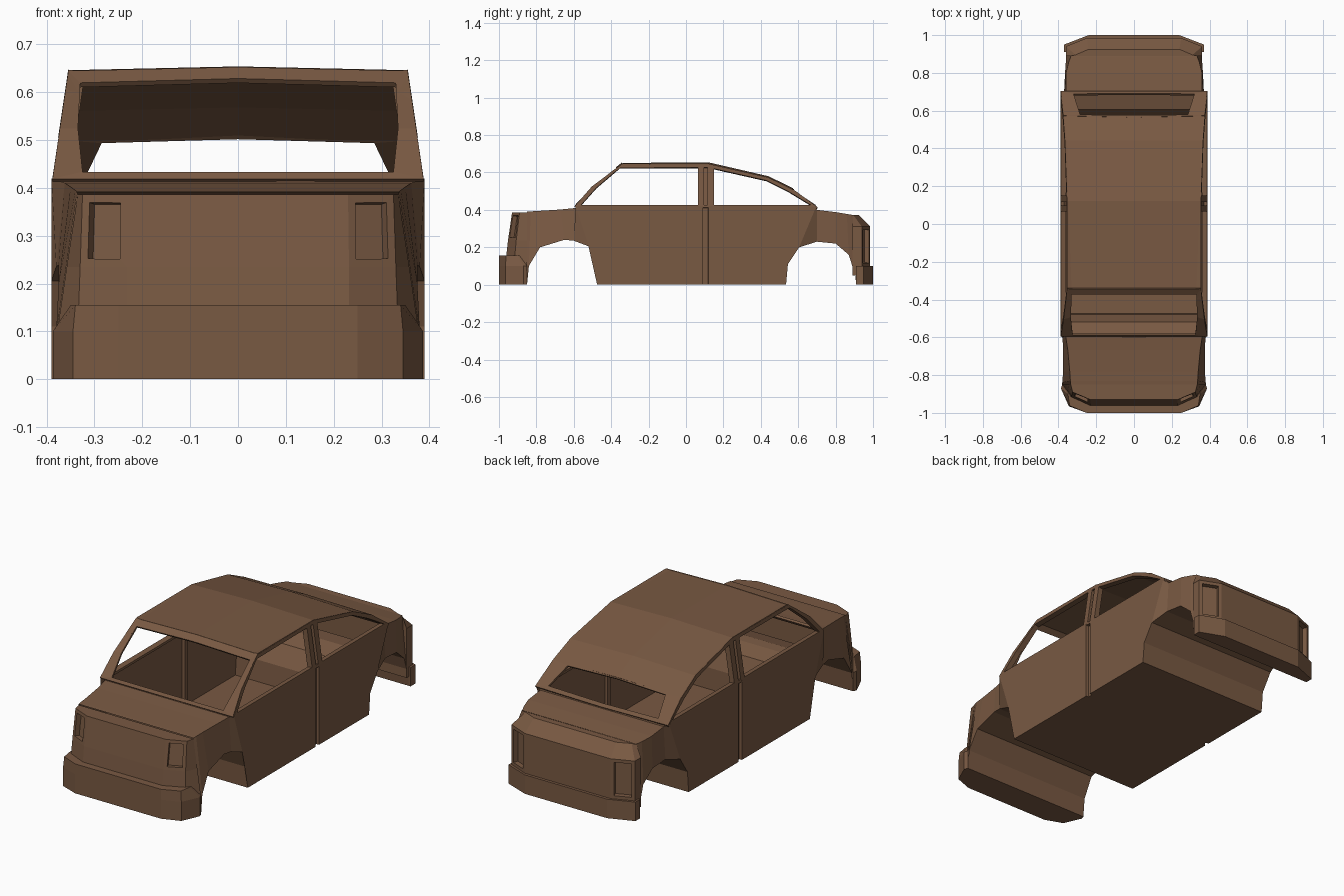
import bpy, bmesh

paint = bpy.data.materials.new("brown_paint")
paint.diffuse_color = (0.19, 0.10, 0.055, 1)


def grid(name, rows, skip=(), loop=False, caps=False, recess=(), thick=0):
    """Skin rows of points into quads, mirror in x, optionally thicken."""
    bm = bmesh.new()
    vs = [[bm.verts.new(p) for p in r] for r in rows]
    made = {}
    n = len(vs)
    for i in range(n if loop else n - 1):
        a, b = vs[i], vs[(i + 1) % n]
        for j in range(len(a) - 1):
            if (i, j) not in skip:
                made[i, j] = bm.faces.new((a[j], a[j + 1], b[j + 1], b[j]))
    if caps:
        bm.faces.new(vs[0])
        bm.faces.new(vs[-1])
    bmesh.ops.recalc_face_normals(bm, faces=bm.faces[:])
    # sunken lamp housings
    for key in recess:
        bmesh.ops.inset_individual(bm, faces=[made[key]], thickness=0.024)
        bmesh.ops.inset_individual(bm, faces=[made[key]], thickness=0.001, depth=-0.025)
    me = bpy.data.meshes.new(name)
    bm.to_mesh(me)
    bm.free()
    me.materials.append(paint)
    ob = bpy.data.objects.new(name, me)
    bpy.context.collection.objects.link(ob)
    ob.modifiers.new("mirror", "MIRROR").merge_threshold = 0.0005
    if thick:
        s = ob.modifiers.new("thickness", "SOLIDIFY")
        s.thickness, s.offset = thick, 0
    return ob


def stack(name, levels, **kw):
    """Half plans (x, y) stacked at given heights."""
    return grid(name, [[(x, y, z) for x, y in plan] for z, plan in levels], caps=True, **kw)


# main shell: upper edge and lower edge (with wheel arches), front to back
top = [(.335, -.85, .39), (.337, -.83, .392), (.34, -.78, .395), (.35, -.67, .402),
       (.362, -.59, .41), (.39, -.59, .42), (.39, -.57, .42), (.39, -.5, .42),
       (.39, .09, .42), (.375, .092, .42), (.375, .117, .42), (.39, .12, .42),
       (.39, .5, .42), (.39, .6, .42), (.39, .695, .415), (.36, .70, .40),
       (.36, .80, .388), (.345, .86, .378), (.335, .885, .374), (.335, .89, .373)]
low = [(.38, -.85, 0), (.38, -.84, .10), (.375, -.78, .20), (.375, -.65, .24),
       (.38, -.60, .235), (.39, -.52, .205), (.39, -.48, .11), (.39, -.475, 0),
       (.39, .09, 0), (.375, .092, 0), (.375, .117, 0), (.39, .12, 0),
       (.39, .535, 0), (.39, .545, .11), (.39, .605, .20), (.37, .70, .23),
       (.365, .80, .22), (.36, .87, .16), (.36, .905, .05), (.36, .91, 0)]
grid("body_shell", [[(0, b[1], b[2]), b, t, (0, t[1], t[2])] for t, b in zip(top, low)],
     skip={(i, 2) for i in range(5, 14)})

# nose with headlamp recesses
stack("nose", [
    (.10, [(0, -.85), (.378, -.85), (.335, -.92), (.232, -.967), (0, -.967)]),
    (.235, [(0, -.85), (.358, -.85), (.33, -.908), (.232, -.952), (0, -.952)]),
    (.386, [(0, -.85), (.335, -.85), (.325, -.89), (.23, -.93), (0, -.93)])],
    recess=[(1, 2)])

# tail with tail lamp recesses
tail = [(0, .89), (.36, .89), (.36, .94), (.25, .985), (0, .985)]
stack("tail", [(.05, tail), (.10, tail), (.31, tail),
               (.372, [(0, .89), (.335, .89), (.31, .895), (.24, .925), (0, .925)])],
      recess=[(1, 2)])

# bumpers
fb = [(0, -.85), (.38, -.85), (.387, -.87), (.345, -.965), (.25, -1), (0, -1)]
stack("front_bumper", [(0, fb), (.10, fb),
      (.155, [(0, -.89), (.35, -.89), (.35, -.90), (.34, -.962), (.25, -1), (0, -1)])])
rb = [(0, .91), (.37, .91), (.37, .95), (.24, 1), (0, 1)]
stack("rear_bumper", [(0, rb), (.10, rb)])


# cabin sides lean inward with height
def side_x(z):
    return .388 - .033 * (z - .42) / .22


outer = [(-.59, .41), (-.50, .52), (-.40, .602), (-.34, .645), (.12, .645),
         (.44, .572), (.57, .508), (.695, .41)]
inner = [(-.56, .425), (-.48, .515), (-.39, .592), (-.355, .622), (.12, .625),
         (.43, .555), (.55, .495), (.665, .425)]


def side_rows(pairs):
    return [[(side_x(z) - .014, y, z) for y, z in pair] for pair in pairs]


grid("side_window_frame", side_rows(zip(outer, inner)), loop=True, thick=.028)
for label, y0, y1 in (("front", .065, .097), ("rear", .116, .15)):
    grid("door_pillar_" + label, side_rows([((y0, .415), (y1, .415)), ((y0, .64), (y1, .635))]),
         thick=.028)
grid("door_pillar_core", [[(x - .025, y, z) for y in (.09, .12)]
                          for x, z in ((.388, .41), (.355, .64))], thick=.02)

# roof panel with a slight crown
grid("roof", [[(0, y, z + .008), (side_x(z), y, z)] for y, z in
              ((-.34, .637), (.12, .64), (.44, .566), (.57, .502))], thick=.012)

# windscreen surround
grid("windscreen_frame", [
    [(0, -.592, .415), (0, -.582, .43)],
    [(.388, -.592, .415), (.325, -.582, .43)],
    [(.373, -.50, .52), (.335, -.49, .52)],
    [(.355, -.34, .64), (.33, -.37, .615)],
    [(0, -.34, .648), (0, -.37, .624)]], thick=.012)

# rear window surround
grid("rear_window_frame", [
    [(0, .70, .405), (0, .687, .42)],
    [(.388, .70, .41), (.32, .685, .425)],
    [(.374, .57, .505), (.285, .575, .498)],
    [(0, .56, .515), (0, .572, .506)]], thick=.012)
